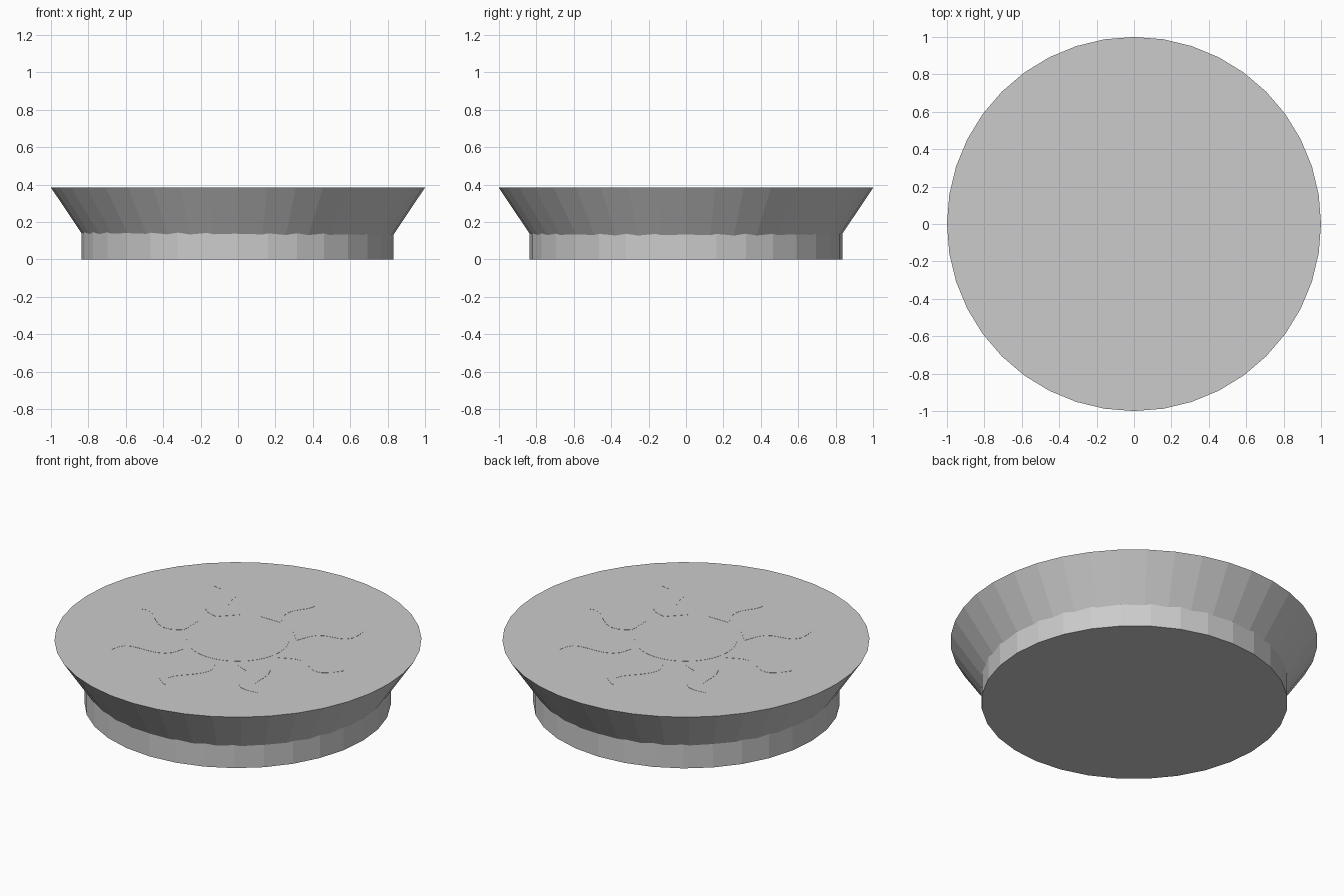
import bpy, bmesh, math

cube = bpy.data.objects.get("Cube")
if cube:
    bpy.data.objects.remove(cube, do_unlink=True)

RIM_Z = 0.384     # height of the flat top
RELIEF = 0.001    # depth of the faint top ornament

stone = bpy.data.materials.new("light_grey")
stone.use_nodes = True
stone.diffuse_color = (0.6, 0.6, 0.6, 1)
stone.node_tree.nodes["Principled BSDF"].inputs["Base Color"].default_value = (0.6, 0.6, 0.6, 1)


def add_object(name, bm):
    mesh = bpy.data.meshes.new(name)
    bmesh.ops.recalc_face_normals(bm, faces=bm.faces)
    bm.to_mesh(mesh)
    bm.free()
    mesh.materials.append(stone)
    obj = bpy.data.objects.new(name, mesh)
    bpy.context.collection.objects.link(obj)
    return obj


def frustum(name, sides, r_low, r_high, z_low, z_high, x=0):
    bm = bmesh.new()
    bmesh.ops.create_cone(bm, cap_ends=True, segments=sides, radius1=r_low,
                          radius2=r_high, depth=z_high - z_low)
    bmesh.ops.translate(bm, verts=bm.verts, vec=(x, 0, (z_low + z_high) / 2))
    return add_object(name, bm)


# Straight foot and flared upper body
frustum("foot", 32, 0.835, 0.835, 0, 0.2, -0.003)
frustum("flared_body", 40, 0.823, 1, 0.12, RIM_Z)

# Faint central disc on the top
frustum("top_disc", 32, 0.28, 0.28, RIM_Z - 0.01, RIM_Z + RELIEF)

# Faint wavy tapering rays around the disc
bm = bmesh.new()
STEPS = 10
for ray in range(8):
    base = ray * math.tau / 8
    previous = None
    for i in range(STEPS + 1):
        t = i / STEPS
        radius = 0.32 + 0.38 * t
        middle = base + 0.1 * math.sin(t * math.tau)
        spread = 0.2 * (1 - t) + 0.01
        pair = [bm.verts.new((radius * math.cos(a), radius * math.sin(a), RIM_Z + RELIEF))
                for a in (middle - spread, middle + spread)]
        if previous:
            bm.faces.new((previous[0], pair[0], pair[1], previous[1]))
        previous = pair
solid = bmesh.ops.extrude_face_region(bm, geom=bm.faces[:])
lower = [v for v in solid["geom"] if isinstance(v, bmesh.types.BMVert)]
bmesh.ops.translate(bm, verts=lower, vec=(0, 0, -0.01))
add_object("top_rays", bm)
